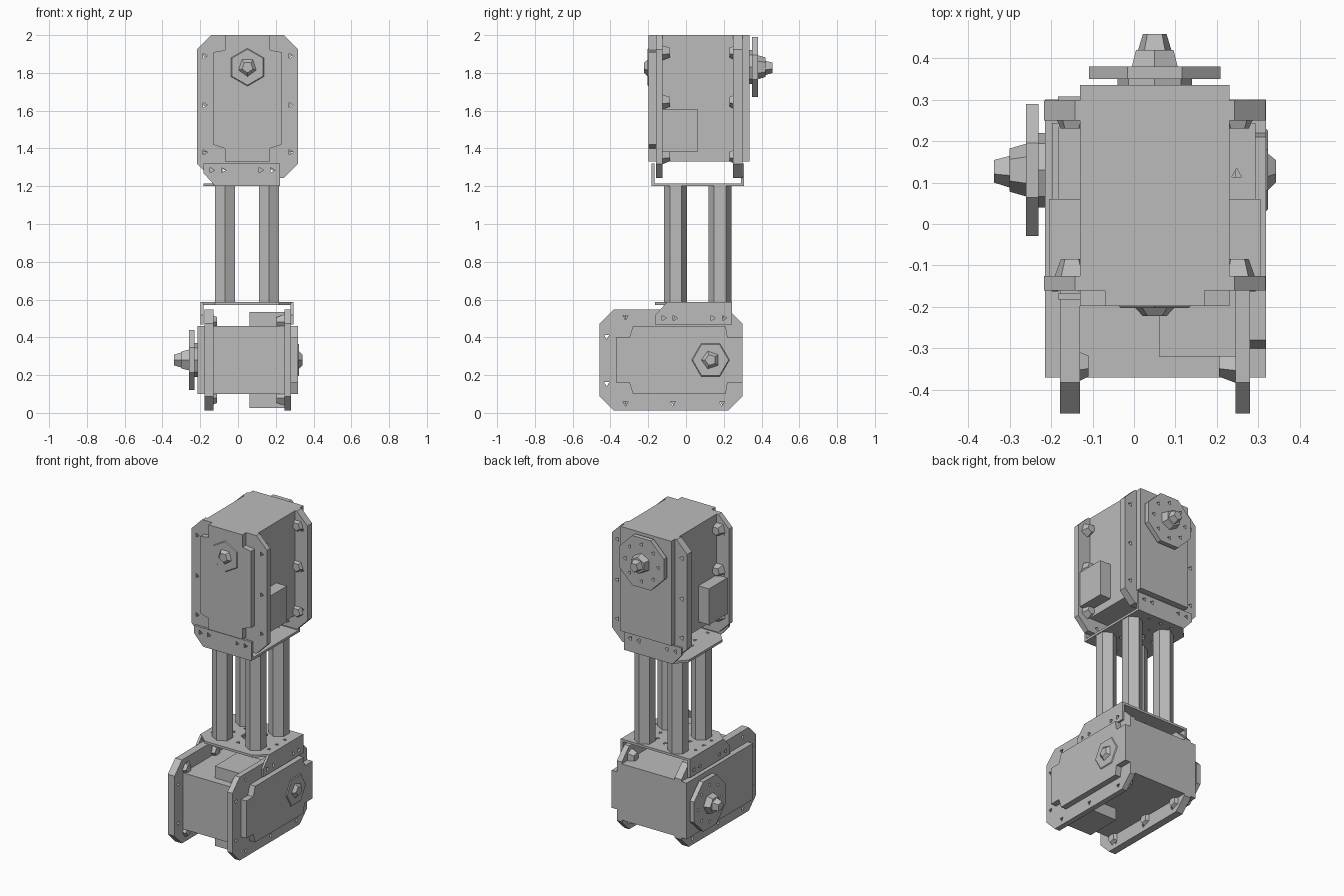
import bpy
import bmesh
from math import cos, sin, pi
from mathutils import Matrix, Vector

if "Cube" in bpy.data.objects:
    bpy.data.objects.remove(bpy.data.objects["Cube"], do_unlink=True)

metal = bpy.data.materials.new("plain_grey")
metal.use_nodes = True
GREY = (0.5, 0.5, 0.5, 1)
metal.diffuse_color = GREY
metal.node_tree.nodes["Principled BSDF"].inputs["Base Color"].default_value = GREY

AX, AY, AZ = Vector((1, 0, 0)), Vector((0, 1, 0)), Vector((0, 0, 1))


def frame(origin, x, y, z):
    m = Matrix((x, y, z)).transposed().to_4x4()
    m.translation = origin
    return m


def finish(name, bm, m):
    me = bpy.data.meshes.new(name)
    bm.to_mesh(me)
    bm.free()
    me.materials.append(metal)
    ob = bpy.data.objects.new(name, me)
    bpy.context.collection.objects.link(ob)
    ob.matrix_world = m
    return ob


def ngon(u, v, r, n, turn=0.0):
    return [(u + r * cos(turn + 2 * pi * i / n), v + r * sin(turn + 2 * pi * i / n)) for i in range(n)]


def rect(u0, u1, v0, v1):
    return [(u0, v0), (u1, v0), (u1, v1), (u0, v1)]


def plate(name, m, outline, w0, w1, holes=()):
    """Flat outline in local x-z with holes, thickened along local y."""
    bm = bmesh.new()
    edges = []
    for loop in [outline, *holes]:
        vs = [bm.verts.new((u, (w0 + w1) / 2, v)) for u, v in loop]
        edges += [bm.edges.new((vs[i - 1], vs[i])) for i in range(len(vs))]
    bmesh.ops.triangle_fill(bm, use_beauty=True, use_dissolve=False, edges=edges, normal=(0, 1, 0))
    bmesh.ops.recalc_face_normals(bm, faces=bm.faces)
    ob = finish(name, bm, m)
    mod = ob.modifiers.new("thickness", "SOLIDIFY")
    mod.thickness = w1 - w0
    mod.offset = 0
    return ob


def cones(name, m, spots, w0, w1, r0, r1, n):
    """Tapered pegs along local y at each spot."""
    bm = bmesh.new()
    for u, v in spots:
        place = Matrix.Translation((u, (w0 + w1) / 2, v)) @ Matrix.Rotation(-pi / 2, 4, 'X')
        bmesh.ops.create_cone(bm, cap_ends=True, segments=n, radius1=r0, radius2=r1,
                              depth=w1 - w0, matrix=place)
    return finish(name, bm, m)


def servo(tag, m):
    # Motor case and the connector block through its sides
    plate(tag + "_case", m, rect(-0.18, 0.18, -0.67, 0), -0.28, 0.215)
    plate(tag + "_connector_block", m, rect(-0.255, 0.255, -0.62, -0.39), -0.27, -0.06)
    # Chamfered mounting flanges with screw holes and bosses
    w, c, end = 0.267, 0.075, -0.757
    outline = [(-w, -c), (-w + c, 0), (w - c, 0), (w, -c),
               (w, end + c), (w - c, end), (-w + c, end), (-w, end + c)]
    sides = [(s * 0.228, v) for s in (-1, 1) for v in (-0.11, -0.37, -0.62)]
    ends = [(s * 0.125, -0.72) for s in (-1, 1)]
    holes = [ngon(u, v, 0.016, 3) for u, v in sides + ends]
    plate(tag + "_front_flange", m, outline, -0.28, -0.245, holes)
    plate(tag + "_rear_flange", m, outline, 0.13, 0.178, holes)
    tops = [(s * 0.2, v) for s in (-1, 1) for v in (-0.09, -0.35, -0.64)]
    cones(tag + "_front_bosses", m, tops, -0.25, -0.205, 0.045, 0.028, 5)
    cones(tag + "_rear_bosses", m, tops, 0.11, 0.135, 0.028, 0.04, 5)
    # Raised cover with notched corners
    a, b = 0.18, 0.12
    half = [(b, 0), (b, -0.08), (a, -0.09), (a, -0.58), (b, -0.6), (b, -0.67)]
    plate(tag + "_front_cover", m, half + [(-u, v) for u, v in reversed(half)], -0.318, -0.28)
    # Idle shaft on the front
    cones(tag + "_idle_ring", m, [(0, -0.17)], -0.323, -0.318, 0.095, 0.1, 6)
    cones(tag + "_idle_shaft", m, [(0, -0.17)], -0.342, -0.32, 0.03, 0.052, 5)
    # Output horn on the rear
    cones(tag + "_horn_neck", m, [(0, -0.17)], 0.21, 0.235, 0.09, 0.09, 8)
    marks = [ngon(u, v, 0.014, 3) for u, v in ngon(0, -0.17, 0.118, 8)]
    plate(tag + "_horn", m, ngon(0, -0.17, 0.172, 8, pi / 8), 0.23, 0.26, marks)
    cones(tag + "_horn_hub", m, [(0, -0.17)], 0.255, 0.3, 0.065, 0.052, 6)
    cones(tag + "_horn_screw", m, [(0, -0.17)], 0.3, 0.338, 0.042, 0.03, 5)


def bracket(tag, origin, a, b, c):
    m = frame(origin, a, b, c)
    # Two drilled flaps, one corner cut away
    flap = [(-0.14, 0), (0.203, 0), (0.203, 0.12), (-0.203, 0.12), (-0.203, 0.07)]
    holes = [ngon(s * u, 0.085, 0.016, 3) for s in (-1, 1) for u in (0.1, 0.16)]
    for side, w in (("first", -0.245), ("second", 0.23)):
        plate(f"{tag}_{side}_flap", m, flap, w, w + 0.015, holes)
    # Drilled base
    drill = [ngon(0, 0, 0.045, 6)] + [ngon(u, v, 0.015, 3) for u, v in ngon(0, 0, 0.105, 8)]
    drill += [ngon(u, s * 0.2, 0.014, 3) for s in (-1, 1) for u in (-0.08, 0, 0.08)]
    base = [(-0.203, -0.17), (-0.14, -0.24), (0.203, -0.24),
            (0.203, 0.24), (-0.14, 0.24), (-0.203, 0.17)]
    plate(tag + "_base", frame(origin, a, c, -b), base, 0, 0.015, drill)


servo("upper_servo", frame((0.05, 0.12, 2.0), AX, AY, AZ))
servo("lower_servo", frame((0, 0.3, 0.28), -AZ, -AX, AY))
bracket("upper_bracket", (0.02, 0.0625, 1.2), AX, AY, AZ)
bracket("lower_bracket", (0.0475, 0.04, 0.587), AY, AX, -AZ)

# Four pillars between the brackets
posts = frame((0.0475, 0.0625, 0), AX, AZ, -AY)
for i, (su, sv) in enumerate(((-1, -1), (1, -1), (1, 1), (-1, 1))):
    cones(f"pillar_{i + 1}", posts, [(su * 0.1175, sv * 0.1175)], 0.58, 1.205, 0.061, 0.061, 6)
